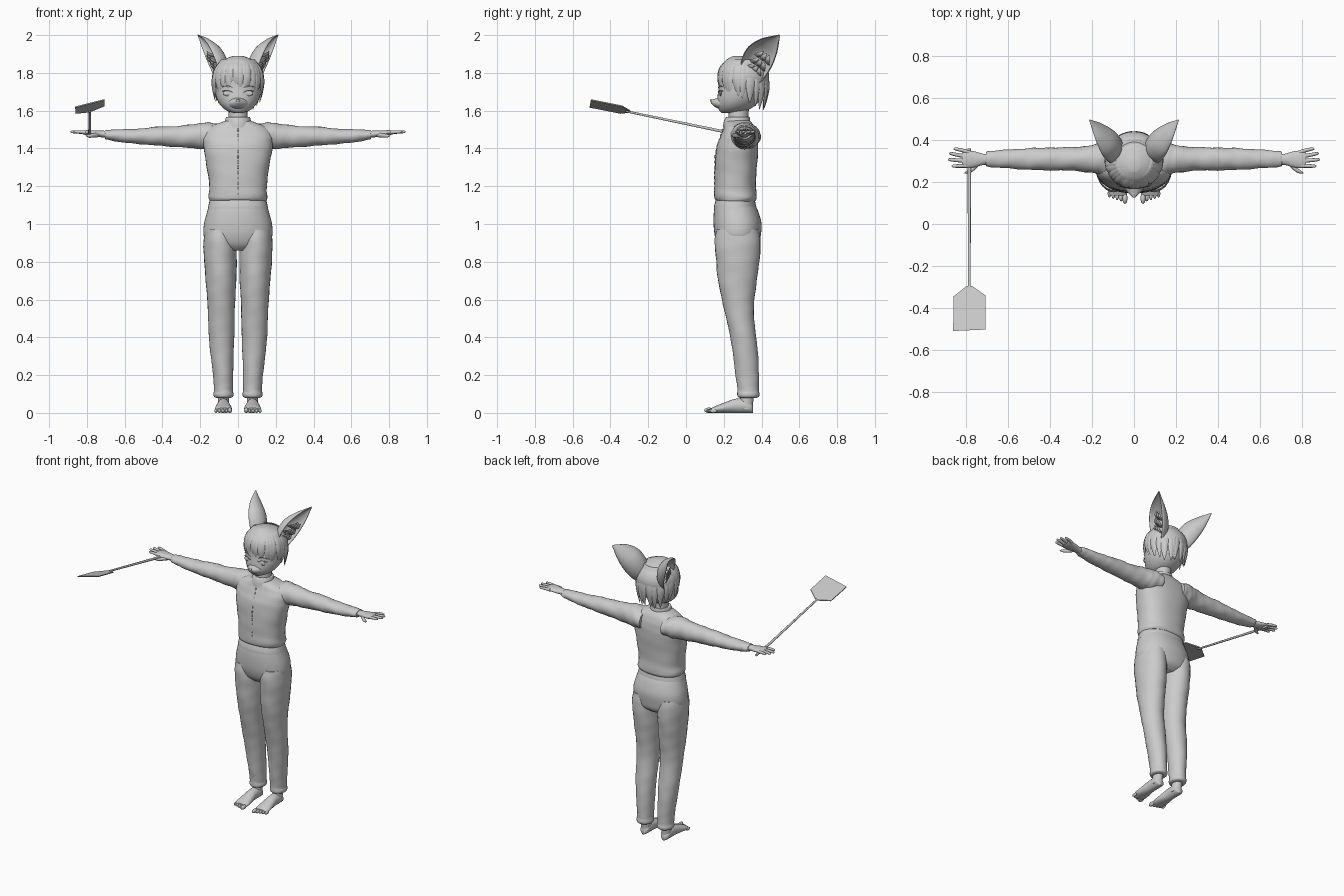
import bpy, bmesh, math, random
from mathutils import Vector

random.seed(4)
if "Cube" in bpy.data.objects:
    bpy.data.objects.remove(bpy.data.objects["Cube"], do_unlink=True)

grey = bpy.data.materials.new("plain grey")
grey.use_nodes = True
grey.diffuse_color = (0.6, 0.6, 0.6, 1)
grey.node_tree.nodes["Principled BSDF"].inputs["Base Color"].default_value = (0.6, 0.6, 0.6, 1)

X, Y, Z = Vector((1, 0, 0)), Vector((0, 1, 0)), Vector((0, 0, 1))


def finish(name, bm, angle=50):
    bmesh.ops.recalc_face_normals(bm, faces=bm.faces)
    mesh = bpy.data.meshes.new(name)
    bm.to_mesh(mesh)
    bm.free()
    mesh.materials.append(grey)
    ob = bpy.data.objects.new(name, mesh)
    bpy.context.collection.objects.link(ob)
    bpy.ops.object.select_all(action="DESELECT")
    ob.select_set(True)
    bpy.context.view_layer.objects.active = ob
    bpy.ops.object.shade_smooth_by_angle(angle=math.radians(angle))
    return ob


def spline(rows, k):
    """Pass a smooth curve through rows of numbers."""
    out = []
    for i in range(len(rows) - 1):
        a, b, c, d = (rows[min(max(i + j, 0), len(rows) - 1)] for j in (-1, 0, 1, 2))
        for t in (j / k for j in range(k)):
            out.append([q + 0.5 * t * (r - p + t * (2 * p - 5 * q + 4 * r - s + t * (3 * (q - r) + s - p)))
                        for p, q, r, s in zip(a, b, c, d)])
    return out + [list(rows[-1])]


def sweep(name, rows, u, v, n=20, k=4, fold=0, boxy=1.0, arc=False):
    """Skin oval sections; each row is x, y, z, radius along u, radius along v."""
    bm = bmesh.new()
    rings = []
    span, count = (math.pi, n + 1) if arc else (2 * math.pi, n)
    for j, (x, y, z, ru, rv) in enumerate(spline(rows, k)):
        ring = []
        for i in range(count):
            th = span * i / n
            c, s = math.cos(th), math.sin(th)
            c = math.copysign(abs(c) ** boxy, c)
            s = math.copysign(abs(s) ** boxy, s)
            r = 1 + fold * (math.sin(j * 1.7 + 2 * th) + math.sin(j * 0.9 - 3 * th))
            p = Vector((x, y, z)) + u * c * max(ru, 0.0005) * r + v * s * max(rv, 0.0005) * r
            ring.append(bm.verts.new(p))
        rings.append(ring)
    for a, b in zip(rings, rings[1:]):
        for i in range(n):
            h = (i + 1) % count
            bm.faces.new((a[i], a[h], b[h], b[i]))
    if not arc:
        bm.faces.new(rings[0])
        bm.faces.new(rings[-1])
    return finish(name, bm)


def upright(name, rows, x=0, **kw):
    """Vertical form; each row is z, half width, front y, back y."""
    return sweep(name, [(x, (f + b) / 2, z, w, (b - f) / 2) for z, w, f, b in rows], X, Y, **kw)


def ball(name, centre, size):
    bm = bmesh.new()
    bmesh.ops.create_uvsphere(bm, u_segments=16, v_segments=10, radius=1)
    for vert in bm.verts:
        vert.co = Vector(centre) + Vector(a * b for a, b in zip(vert.co, size))
    return finish(name, bm)


# Jacket, collar and trousers
upright("jacket", [(1.12, .148, .165, .365), (1.14, .156, .15, .375), (1.2, .152, .15, .37),
                   (1.3, .165, .152, .375), (1.4, .182, .16, .382), (1.46, .185, .18, .378),
                   (1.51, .155, .2, .365), (1.54, .085, .21, .345), (1.55, .06, .22, .33)],
        n=40, fold=.006, boxy=.85)
upright("collar", [(1.51, .075, .195, .345), (1.54, .07, .2, .34), (1.565, .063, .212, .337),
                   (1.565, .052, .222, .327)], n=28)
upright("waistband", [(1.08, .16, .148, .372), (1.1, .156, .15, .37), (1.135, .148, .16, .362)],
        n=36, boxy=.9)
upright("trouser_seat", [(.86, .09, .2, .35), (.89, .155, .17, .385), (.94, .182, .152, .396),
                         (1.0, .18, .146, .4), (1.06, .165, .147, .385), (1.1, .154, .153, .368)],
        n=40, boxy=.9)

# Front zip
for i in range(13):
    z = 1.16 + i * .028
    ball("zip_tooth", (0, .153 + max(0, z - 1.36) * .3, z), (.004, .005, .009))

# Neck and head
upright("neck", [(1.5, .056, .22, .335), (1.57, .05, .225, .33), (1.66, .05, .23, .34)])
upright("head", [(1.588, .02, .19, .25), (1.6, .06, .177, .32), (1.63, .094, .165, .37),
                 (1.67, .115, .166, .4), (1.72, .123, .173, .415), (1.78, .122, .177, .415),
                 (1.83, .1, .2, .39), (1.87, .05, .24, .34)], n=32)
sweep("muzzle", [(0, .215, 1.645, .07, .04), (0, .18, 1.64, .052, .032), (0, .15, 1.642, .03, .02),
                 (0, .132, 1.65, .01, .009)], X, Z)
ball("nose", (0, .133, 1.654), (.011, .007, .007))
sweep("mouth", [(x, .158 + abs(x) * .45, 1.627 + abs(x) * .15, .002, .002)
                for x in (-.045, -.02, 0, .02, .045)], Y, Z, n=6)

# Hair cap and hanging locks
upright("hair_cap", [(1.72, .12, .21, .43), (1.76, .136, .175, .44), (1.8, .134, .175, .437),
                     (1.84, .113, .19, .415), (1.87, .078, .215, .375), (1.89, .025, .25, .31)], n=36)
LOCKS = 34
for i in range(LOCKS):
    a = 2 * math.pi * (i + .5) / LOCKS
    out = Vector((math.sin(a), -math.cos(a), 0))
    side = Vector((math.cos(a), math.sin(a), 0))
    back = (1 - math.cos(a)) / 2
    tip = 1.715 - .11 * back + random.uniform(-.014, .014)
    rows = []
    for t, reach, w in ((0, .62, .012), (.25, .9, .019), (.55, 1.0, .02), (.8, .99, .014), (1, .95, .002)):
        z = 1.872 + (tip - 1.872) * t
        sway = side * .012 * t * math.sin(i * 2.3)
        low = 1 - .22 * back * max(0, t - .55)
        p = Vector((out.x * .133 * reach * low, .305 + out.y * .131 * reach * low, z)) + sway
        rows.append((*p, w, w * .4))
    sweep("hair_lock", rows, side, out, n=6, k=3)

# Spatula held in the right hand
sweep("spatula_handle", [(-.785, .36, 1.463, .008, .008), (-.785, .2, 1.489, .008, .008),
                         (-.785, -.32, 1.597, .006, .006)], X, Z, n=10, k=1)
bm = bmesh.new()
outline = [(-.012, -.295), (-.075, -.345), (-.077, -.51), (.077, -.503), (.077, -.34), (.012, -.295)]
blade = [bm.verts.new((-.785 + x, y, 1.593 + x * .26 - (y + .295) * .2)) for x, y in outline]
slab = bmesh.ops.extrude_face_region(bm, geom=[bm.faces.new(blade)])
for vert in slab["geom"]:
    if isinstance(vert, bmesh.types.BMVert):
        vert.co.z += .006
finish("spatula_blade", bm, 30)

for side_name, s in (("left", 1), ("right", -1)):
    # Sleeve, palm and fingers
    sweep(side_name + "_sleeve",
          [(s * x, .31, z, ry, rz) for x, z, ry, rz in
           ((.08, 1.462, .085, .06), (.14, 1.466, .082, .07), (.2, 1.466, .066, .068), (.3, 1.463, .056, .057),
            (.42, 1.465, .054, .05), (.52, 1.464, .05, .041), (.62, 1.467, .043, .034),
            (.69, 1.472, .038, .026), (.705, 1.473, .034, .022))], Y, Z, n=24, k=5, fold=.02)
    sweep(side_name + "_palm",
          [(s * x, .308, 1.474 + (x - .69) * .08, ry, rz) for x, ry, rz in
           ((.69, .026, .019), (.72, .027, .018), (.76, .038, .016), (.8, .042, .014), (.82, .036, .01))],
          Y, Z, n=18)
    for name, y0, y1, x1 in (("little", .342, .358, .86), ("ring", .32, .336, .882),
                             ("middle", .3, .307, .887), ("index", .278, .276, .87)):
        sweep(f"{side_name}_{name}_finger",
              [(s * .79, y0, 1.482, .01, .01), (s * (x1 - .04), y0 + (y1 - y0) * .6, 1.487, .009, .009),
               (s * (x1 - .008), y1, 1.488, .007, .007), (s * x1, y1, 1.488, .001, .001)], Y, Z, n=10)
    sweep(side_name + "_thumb",
          [(s * .735, .295, 1.472, .014, .013), (s * .765, .265, 1.469, .012, .011),
           (s * .79, .25, 1.467, .009, .009), (s * .808, .243, 1.467, .001, .001)], Y, Z, n=10)

    # Trouser leg with gathered cuff
    sweep(side_name + "_leg",
          [(s * x, (f + b) / 2, z, w, (b - f) / 2) for z, x, w, f, b in
           ((.97, .098, .078, .16, .385), (.9, .096, .087, .152, .395), (.8, .093, .086, .16, .388),
            (.7, .09, .081, .17, .375), (.6, .089, .074, .19, .362), (.5, .088, .07, .213, .36),
            (.4, .087, .067, .235, .372), (.3, .084, .06, .25, .382), (.2, .079, .053, .262, .386),
            (.13, .077, .05, .272, .385), (.1, .077, .05, .272, .388), (.085, .077, .044, .28, .38))],
          X, Y, n=28, fold=.008)
    sweep(side_name + "_cuff", [(s * .077, .33, z, r, r + .006) for z, r in
                                ((.08, .04), (.086, .05), (.1, .053), (.115, .05))], X, Y, n=24)

    # Bare foot and toes
    sweep(side_name + "_ankle", [(s * .077, .318, .02, .032, .036), (s * .077, .32, .06, .03, .036),
                                 (s * .077, .328, .12, .03, .036)], X, Y)
    sweep(side_name + "_foot",
          [(s * x, y, h / 2, w, h / 2) for x, y, w, h in
           ((.077, .356, .01, .03), (.077, .345, .027, .055), (.077, .31, .033, .075), (.077, .26, .034, .074),
            (.077, .21, .041, .057), (.077, .165, .046, .04), (.077, .135, .042, .026))], X, Z)
    for i in range(5):
        size = (.012, .026, .014) if i == 0 else (.0085, .02, .011)
        ball(f"{side_name}_toe", (s * (.043 + i * .0185), .122 + .006 * i, size[2]), size)

    # Eye and brow
    ball(side_name + "_eye", (s * .056, .183, 1.692), (.024, .006, .014))
    for name, z, r in (("lid", 1.705, .003), ("brow", 1.728, .002)):
        sweep(f"{side_name}_{name}", [(s * x, y, z + d, r, r) for x, y, d in
                                      ((.028, .172, -.006), (.055, .177, .003), (.085, .194, -.002))],
              Y, Z, n=6)

    # Large hollow ear, open to the side
    base, tip = Vector((s * .105, .34, 1.785)), Vector((s * .213, .495, 2.0))
    axis = (tip - base).normalized()
    mouth = Vector((s, -.25, -.3))
    mouth = (mouth - axis * mouth.dot(axis)).normalized()
    across = axis.cross(mouth)
    bow = Vector((0, -.015, .01))
    rows = []
    for t, w, d in ((0, .062, .06), (.2, .078, .075), (.45, .078, .07), (.7, .055, .042),
                    (.9, .02, .014), (1, .001, .001)):
        rows.append((*(base.lerp(tip, t) + bow * math.sin(math.pi * t)), w, d))
    ear = sweep(side_name + "_ear", rows, across, -mouth, n=18, arc=True)
    mod = ear.modifiers.new("thickness", "SOLIDIFY")
    mod.thickness = .005
    mod.offset = 0

    # Fur tufts inside the ear
    for i in range(9):
        w = ((i % 3) - 1) * .035
        root = base.lerp(tip, .05 + .15 * (i // 3)) + across * w - mouth * .03
        end = root + axis * .06 + mouth * .03 - across * w * .5
        mid = root.lerp(end, .5) + mouth * .012
        sweep(side_name + "_ear_fur", [(*root, .014, .008), (*mid, .014, .006), (*end, .001, .001)],
              across, mouth, n=6)
